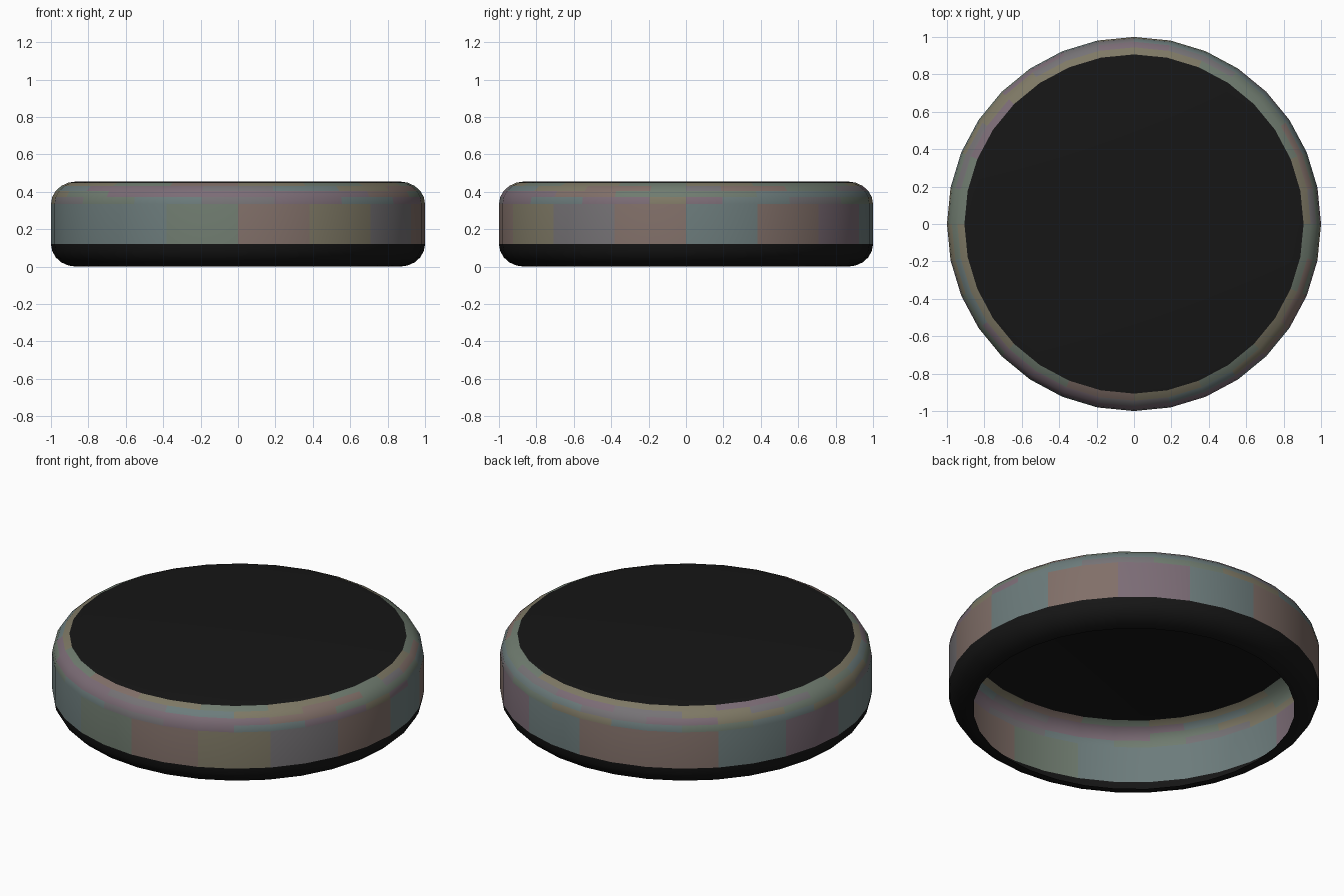
import bpy, bmesh, math, random

if "Cube" in bpy.data.objects:
    bpy.data.objects.remove(bpy.data.objects["Cube"])

random.seed(4)
SIDES = 32
HEIGHT, ROUND_R, ROUND_Z, STEPS = 0.455, 0.135, 0.12, 5


def material(name, rgb):
    m = bpy.data.materials.new(name)
    m.diffuse_color = (*rgb, 1)
    m.use_nodes = True
    m.node_tree.nodes["Principled BSDF"].inputs["Base Color"].default_value = m.diffuse_color
    return m


black = material("black", (0.008, 0.008, 0.008))
patches = [material("patch_%d" % i, c) for i, c in enumerate([
    (0.20, 0.15, 0.18), (0.16, 0.20, 0.16), (0.15, 0.20, 0.20),
    (0.21, 0.19, 0.13), (0.18, 0.17, 0.18), (0.22, 0.16, 0.14)])]


def lathe(name, profile, mats, cap=False):
    """Open shell turned from (radius, z) points listed bottom to top."""
    bm = bmesh.new()
    rings = []
    for r, z in profile:
        rings.append([bm.verts.new((r * math.cos(2 * math.pi * i / SIDES),
                                    r * math.sin(2 * math.pi * i / SIDES), z))
                      for i in range(SIDES)])
    for k, (a, b) in enumerate(zip(rings, rings[1:])):
        for i in range(SIDES):
            j = (i + 1) % SIDES
            f = bm.faces.new((a[i], a[j], b[j], b[i]))
            # colour patches are two sides wide, staggered from row to row
            if i == 0 or (i + k) % 2 == 0:
                patch = random.randrange(len(mats))
            f.material_index = patch
    if cap:
        bm.faces.new(rings[-1])
    mesh = bpy.data.meshes.new(name)
    bm.to_mesh(mesh)
    bm.free()
    for m in mats:
        mesh.materials.append(m)
    ob = bpy.data.objects.new(name, mesh)
    bpy.context.collection.objects.link(ob)
    bpy.ops.object.select_all(action='DESELECT')
    ob.select_set(True)
    bpy.context.view_layer.objects.active = ob
    bpy.ops.object.shade_smooth_by_angle(angle=math.radians(30))
    return ob


# Quarter-round edge, from the vertical wall up to the flat top
upper = []
for s in range(STEPS + 1):
    t = math.pi / 2 * s / STEPS
    upper.append((1 - ROUND_R + ROUND_R * math.cos(t),
                  HEIGHT - ROUND_Z + ROUND_Z * math.sin(t)))
lower = [(r, HEIGHT - z) for r, z in reversed(upper)]

# Black rounded bottom rim, open underneath
lathe("bottom_rim", lower, [black])
# Iridescent wall and rounded shoulder
lathe("side_band", [lower[-1]] + upper[:-1], patches)
# Black flat top
lathe("top_cap", upper[-2:], [black], cap=True)
